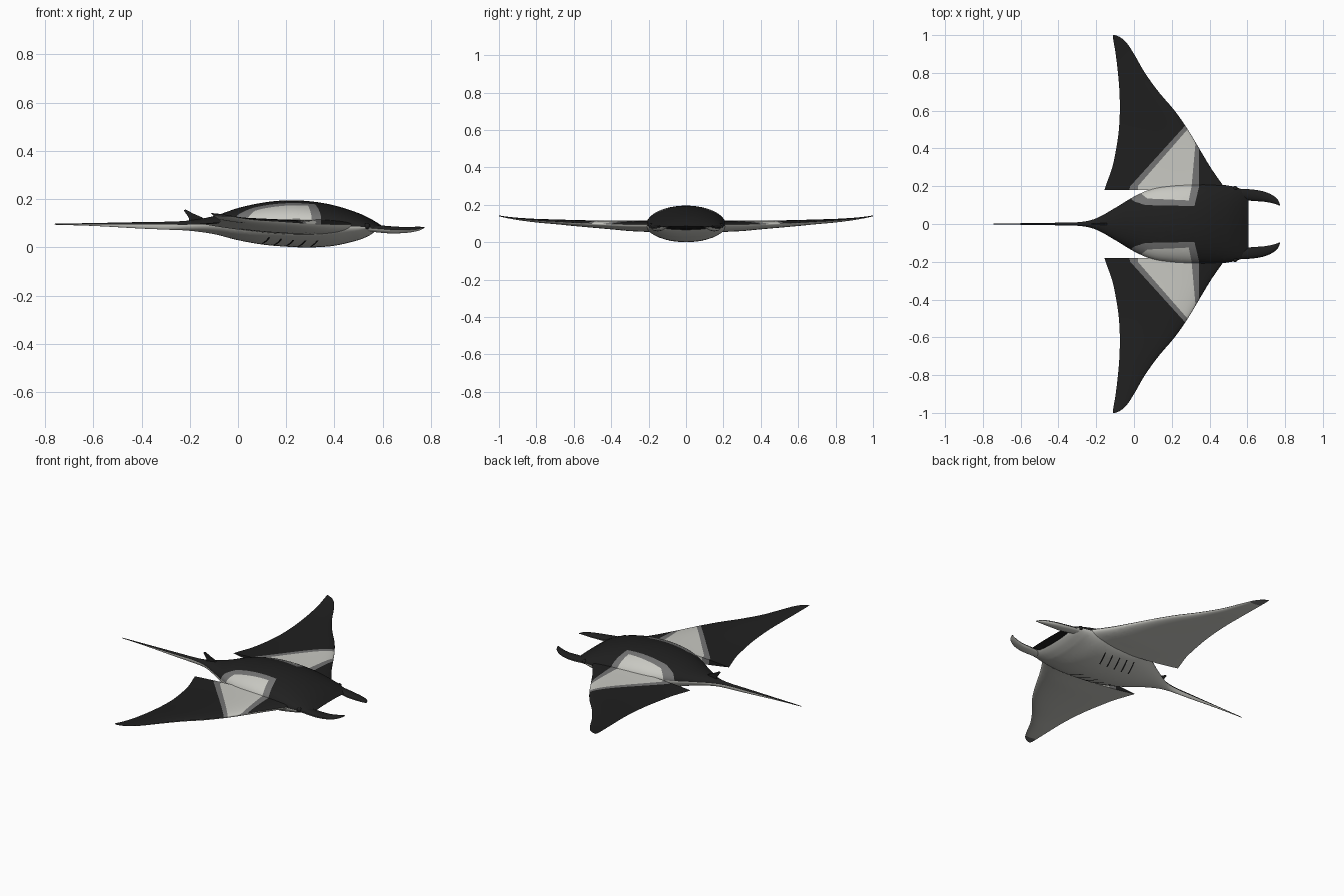
import bpy, bmesh, math
from mathutils import Vector

cube = bpy.data.objects.get("Cube")
if cube:
    bpy.data.objects.remove(cube)


def material(name, rgb):
    m = bpy.data.materials.new(name)
    m.use_nodes = True
    m.diffuse_color = (*rgb, 1)
    m.node_tree.nodes["Principled BSDF"].inputs["Base Color"].default_value = (*rgb, 1)
    return m


DARK, WHITE, GREY = range(3)
MATS = [material("back_black", (0.014, 0.014, 0.014)),
        material("belly_white", (0.58, 0.58, 0.54)),
        material("border_grey", (0.17, 0.17, 0.17))]


def finish(name, bm):
    bmesh.ops.recalc_face_normals(bm, faces=bm.faces)
    me = bpy.data.meshes.new(name)
    bm.to_mesh(me)
    bm.free()
    for m in MATS:
        me.materials.append(m)
    ob = bpy.data.objects.new(name, me)
    bpy.context.collection.objects.link(ob)
    bpy.ops.object.select_all(action='DESELECT')
    ob.select_set(True)
    bpy.context.view_layer.objects.active = ob
    bpy.ops.object.shade_smooth_by_angle(angle=math.radians(40))
    return ob


def smooth(table, x):
    """Smooth values between rows of a table sorted by its first column."""
    last = len(table) - 1
    i = 0
    while i < last - 1 and x > table[i + 1][0]:
        i += 1

    def slope(k, c):
        a, b = table[max(k - 1, 0)], table[min(k + 1, last)]
        return (b[c] - a[c]) / (b[0] - a[0])
    p, q = table[i], table[i + 1]
    h = q[0] - p[0]
    t = min(max((x - p[0]) / h, 0), 1)
    s = t * t * (3 - 2 * t)
    return [p[c] * (1 - s) + q[c] * s
            + h * t * (1 - t) * ((1 - t) * slope(i, c) - t * slope(i + 1, c))
            for c in range(1, len(p))]


def loft(rings, colour, end_colour=DARK):
    """Skin closed rings; colour(ring, side) picks each face's material."""
    bm = bmesh.new()
    vs = [[bm.verts.new(p) for p in r] for r in rings]
    n = len(rings[0])
    for i in range(len(vs) - 1):
        for j in range(n):
            k = (j + 1) % n
            f = bm.faces.new((vs[i][j], vs[i][k], vs[i + 1][k], vs[i + 1][j]))
            f.material_index = colour(i, j)
    for r in (vs[0], vs[-1]):
        bm.faces.new(r).material_index = end_colour
    return bm


# Shoulder patches: convex outlines in plan, cut crisply into the back
OUTER = [(-.035, .15), (0, .12), (.06, .1), (.32, .095), (.345, .2), (.345, .41),
         (.3, .553), (-.02, .2)]
INNER = [(.02, .175), (.07, .135), (.29, .125), (.305, .2), (.325, .42), (.3, .52), (.02, .2)]


def paint_patch(bm, sides):
    for outline, colour in ((OUTER, GREY), (INNER, WHITE)):
        for side in sides:
            planes = []
            for a, b in zip(outline, outline[1:] + outline[:1]):
                co = Vector((a[0], a[1] * side, 0))
                no = Vector((a[1] - b[1], (b[0] - a[0]) * side, 0)).normalized()
                planes.append((co, no))
                bmesh.ops.bisect_plane(bm, geom=bm.verts[:] + bm.edges[:] + bm.faces[:],
                                       dist=1e-5, plane_co=co, plane_no=no)
            for f in bm.faces:
                c = f.calc_center_median()
                if f.material_index != WHITE and all((c - co).dot(no) > 0 for co, no in planes):
                    f.material_index = colour


# Body and tail stations: x, half width, top, widest height, bottom
BODY = [(-.76, .001, .098, .096, .094), (-.6, .004, .101, .095, .089),
        (-.4, .007, .105, .094, .078), (-.28, .011, .107, .094, .073),
        (-.2, .03, .112, .094, .069), (-.1, .085, .13, .097, .055),
        (0, .145, .163, .1, .03), (.1, .188, .185, .1, .012), (.2, .205, .195, .098, .003),
        (.3, .212, .191, .095, 0), (.4, .214, .174, .09, .007), (.5, .203, .142, .086, .03),
        (.56, .188, .113, .083, .046), (.59, .165, .094, .081, .058), (.605, .13, .085, .08, .066)]
SIDES = 48


def section(x, shrink=1, back=0):
    w, top, mid, low = smooth(BODY, x)
    ring = []
    for j in range(SIDES):
        a = 2 * math.pi * j / SIDES
        s = math.sin(a)
        # The lower jaw sits behind the snout
        jaw = .35 * max(0, x - .5) * min(1, max(0, -s) * 3)
        h = (top - mid) if s > 0 else (mid - low)
        ring.append((x - back - jaw, w * shrink * math.cos(a), mid + h * shrink * s))
    return ring


def upper_dark(i, j):
    return DARK if j < SIDES / 2 else WHITE


xs = [-.2 + .79 * i / 70 for i in range(71)] + [.595, .6, .605]
rings = [section(x) for x in xs] + [section(.605, .85), section(.605, .75, .04)]
body = loft(rings, lambda i, j: DARK if i >= len(xs) - 1 else upper_dark(i, j))
paint_patch(body, (1, -1))
finish("body", body)

rings = [section(-.76 + .56 * i / 40) for i in range(41)]
finish("tail", loft(rings, upper_dark))

# Wing stations: y, leading x, trailing x, mid height, upper and lower thickness
WING = [(.18, .49, -.157, .094, .022, .042), (.22, .46, -.143, .094, .021, .04),
        (.3, .405, -.115, .094, .02, .036), (.4, .345, -.094, .095, .019, .028),
        (.5, .285, -.08, .098, .017, .022), (.6, .215, -.075, .103, .014, .018),
        (.7, .13, -.077, .109, .011, .014), (.8, .058, -.085, .115, .008, .011),
        (.9, 0, -.097, .124, .005, .007), (.96, -.04, -.107, .132, .003, .004),
        (.99, -.075, -.112, .137, .002, .002), (1, -.1, -.112, .139, .001, .001)]
CHORD = 28


def wing_ring(y, side):
    lead, trail, mid, up, low = smooth(WING, y)
    ring = []
    for j in range(2 * CHORD):
        a = math.pi * j / CHORD
        t = (1 - math.cos(a)) / 2
        # Rounded leading edge thinning to a sharp trailing edge
        foil = 2.6 * math.sqrt(t) * (1 - t) * (1 if j <= CHORD else -1)
        thick = up if j <= CHORD else low
        ring.append((lead + (trail - lead) * t, y * side, mid + foil * thick + .004 * t))
    return ring


ys = [.18 + .76 * i / 50 for i in range(51)] + [.95, .96, .97, .98, .985, .99, .995, 1]


def wing_colour(i, j):
    if j < CHORD:
        return DARK
    return GREY if ys[i] > .925 else WHITE


# Horn-like head fins: x, y, z, half width, half thickness
HORN = [(.53, .163, .08, .024, .012), (.58, .158, .077, .028, .015),
        (.63, .152, .073, .03, .015), (.68, .146, .072, .027, .013),
        (.72, .135, .074, .022, .011), (.75, .12, .078, .015, .008), (.772, .1, .082, .003, .002)]


def horn_ring(x, side):
    y, z, w, h = smooth(HORN, x)
    ahead = smooth(HORN, min(x + .005, .772))[0]
    behind = smooth(HORN, x - .005)[0]
    across = Vector((behind - ahead, .01, 0)).normalized()
    ring = []
    for j in range(16):
        a = 2 * math.pi * j / 16
        p = Vector((x, y, z + h * math.sin(a))) + across * w * math.cos(a)
        ring.append((p.x, p.y * side, p.z))
    return ring


def belly_height(x, y):
    w, top, mid, low = smooth(BODY, x)
    return mid - (mid - low) * math.sqrt(max(0, 1 - (y / w) ** 2))


for label, side in (("left", 1), ("right", -1)):
    wing = loft([wing_ring(y, side) for y in ys], wing_colour)
    paint_patch(wing, (side,))
    finish(label + "_wing", wing)

    rings = [horn_ring(.53 + .242 * i / 28, side) for i in range(29)]
    finish(label + "_head_fin", loft(rings, lambda i, j: DARK if j < 8 else WHITE))

    # Gill slits: thin strips following the belly
    gills = bmesh.new()
    for g in range(5):
        rows = []
        for k in range(9):
            y = .07 + .085 * k / 8
            x = .1 + .05 * g + .03 * k / 8
            rows.append([gills.verts.new((x + d, y * side, belly_height(x + d, y) - .002))
                         for d in (-.004, .004)])
        for a, b in zip(rows, rows[1:]):
            gills.faces.new((a[0], a[1], b[1], b[0]))
    finish(label + "_gill_slits", gills)

    eye = bmesh.new()
    bmesh.ops.create_uvsphere(eye, u_segments=16, v_segments=10, radius=.013)
    bmesh.ops.translate(eye, verts=eye.verts, vec=(.535, .188 * side, .088))
    finish(label + "_eye", eye)

# Small swept fin at the tail root
FIN = [(-.225, .153), (-.217, .157), (-.185, .14), (-.15, .125), (-.13, .11),
       (-.2, .1), (-.205, .125)]
fin = loft([[(x, y, z) for x, z in FIN] for y in (-.005, .005)], lambda i, j: DARK)
finish("back_fin", fin)
